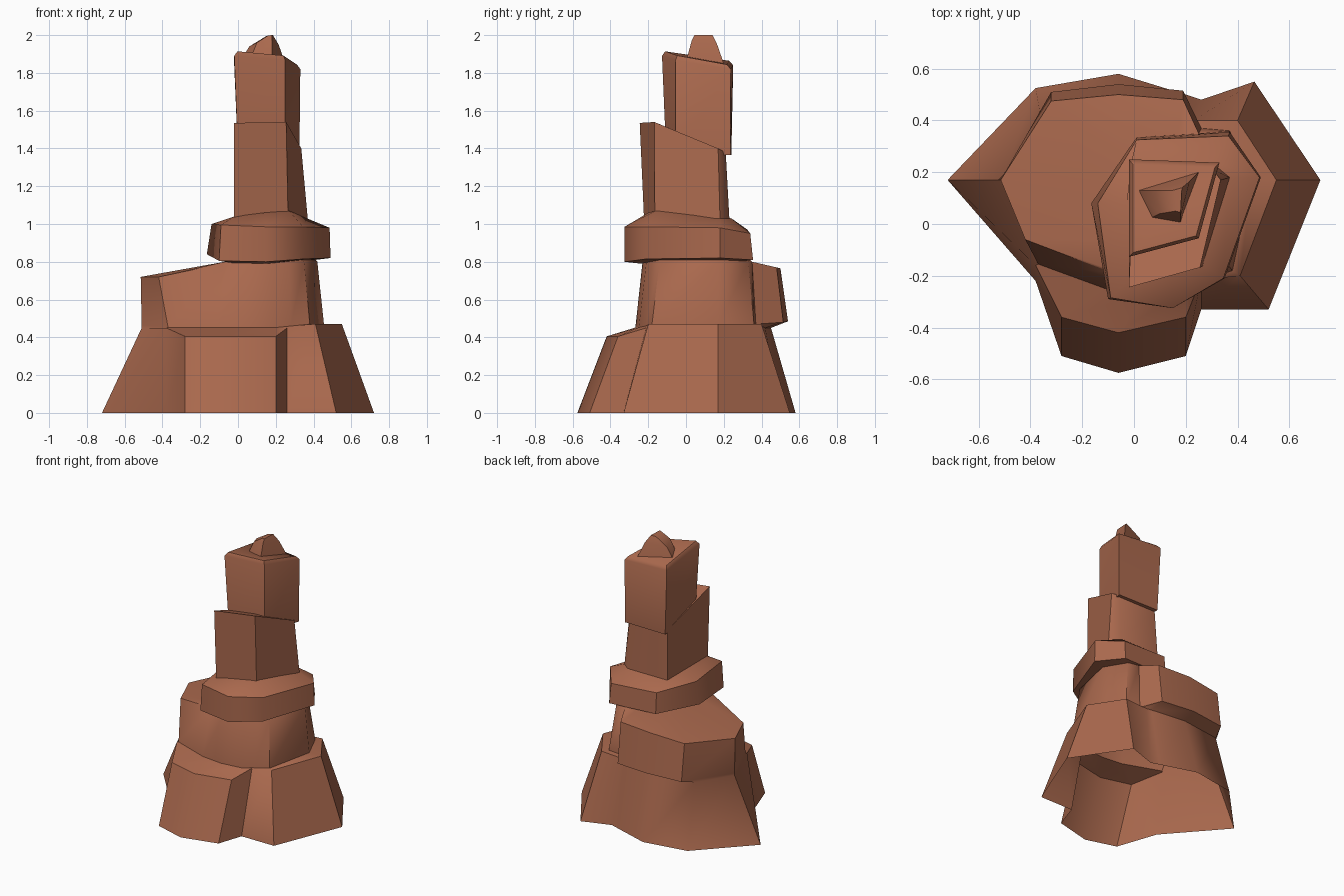
import bpy, math

rock = bpy.data.materials.new("red sandstone")
rock.diffuse_color = (0.40, 0.14, 0.075, 1)


def loft(name, loops, cap_top=True, cap_bottom=False):
    """Skin rings of equal point count (counter-clockwise from above)."""
    n = len(loops[0])
    verts = [p for ring in loops for p in ring]
    faces = []
    for r in range(len(loops) - 1):
        a, b = r * n, (r + 1) * n
        for i in range(n):
            j = (i + 1) % n
            faces.append((a + i, a + j, b + j, b + i))
    if cap_top:
        faces.append(tuple(range((len(loops) - 1) * n, len(loops) * n)))
    if cap_bottom:
        faces.append(tuple(reversed(range(n))))
    me = bpy.data.meshes.new(name)
    me.from_pydata(verts, [], faces)
    me.materials.append(rock)
    me.update()
    ob = bpy.data.objects.new(name, me)
    bpy.context.collection.objects.link(ob)
    bpy.ops.object.select_all(action='DESELECT')
    ob.select_set(True)
    bpy.context.view_layer.objects.active = ob
    bpy.ops.object.shade_smooth_by_angle(angle=math.radians(45))
    return ob


def shrink(ring, k, dz, c=(0.15, 0.04)):
    """Scale a ring about the spire axis and shift it in height."""
    return [(c[0] + (x - c[0]) * k, c[1] + (y - c[1]) * k, z + dz) for x, y, z in ring]


# Rock base: flared skirt, ledges, then the core with left and back shelf
ground = [(x, y, 0) for x, y in (
    (-.72, .17), (-.38, -.22), (-.28, -.51), (-.06, -.575), (.2, -.51), (.26, -.33), (.52, -.33),
    (.72, .17), (.465, .55), (.26, .48), (.2, .5), (-.06, .58), (-.38, .525))]
ledge = [(-.51, .17, .45), (-.38, -.16, .45), (-.28, -.36, .405), (-.06, -.42, .405),
         (.2, -.36, .405), (.26, -.21, .45), (.41, -.2, .47), (.55, .17, .47),
         (.4, .4, .47), (.23, .4, .46), (.2, .42, .45), (-.06, .45, .45), (-.36, .41, .45)]
foot = [(-.51, .17, .465), (-.37, -.155, .452), (-.11, -.25, .452), (.05, -.268, .452),
        (.2, -.25, .452), (.28, -.215, .46), (.38, -.18, .47), (.455, .17, .47),
        (.37, .36, .47), (.26, .37, .47), (.19, .515, .48), (-.06, .54, .485), (-.32, .51, .48)]
rim = [(-.515, .17, .72), (-.42, -.06, .72), (-.08, -.19, .79), (.05, -.23, .8),
       (.2, -.21, .8), (.27, -.18, .8), (.35, -.14, .8), (.42, .17, .8),
       (.33, .33, .8), (.25, .35, .8), (.19, .48, .77), (-.06, .5, .765), (-.32, .475, .745)]
neck = [(-.07, .1, .8), (-.07, -.06, .8)] + shrink(rim[2:10], .97, .01) + [
    (.17, .34, .8), (.06, .33, .8), (-.04, .27, .8)]
loft("rock_base", [ground, ledge, foot, rim, neck])

# Overhanging collar
low = [(-.165, .08, .84), (-.1, -.29, .805), (.15, -.325, .8), (.35, -.21, .815),
       (.49, .18, .82), (.37, .355, .81), (.01, .335, .82)]
high = [(-.14, .08, 1.0), (-.09, -.285, .995), (.15, -.325, .985), (.345, -.21, .985),
        (.485, .18, .98), (.365, .34, .95), (.01, .325, .97)]
top = [(-.03, .07, 1.03), (-.02, -.215, 1.04), (.14, -.2, 1.06), (.27, -.16, 1.07),
       (.365, .18, 1.03), (.3, .24, 1.03), (-.01, .24, 1.03)]
loft("collar", [shrink(low, .76, -.01), low, high, top], cap_bottom=True)

# Middle column with slanted top
mid_low = [(-.02, -.222, 1.02), (.265, -.165, 1.04), (.37, .18, 1.02),
           (.31, .23, 1.02), (-.01, .23, 1.02)]
mid_high = [(-.02, -.245, 1.535), (.255, -.168, 1.54), (.335, .17, 1.4),
            (.305, .21, 1.38), (0, .21, 1.385)]
loft("middle_column", [mid_low, mid_high])

# Upper column with bevelled lip
up_low = [(0, -.105, 1.37), (.25, -.055, 1.37), (.325, .235, 1.365), (0, .24, 1.365)]
up_high = [(-.02, -.127, 1.89), (.25, -.055, 1.868), (.33, .237, 1.82), (-.02, .25, 1.84)]
loft("upper_column", [up_low, up_high, shrink(up_high, .9, .024)], cap_bottom=True)

# Peak stone
tip_low = [(.01, .13, 1.86), (.06, .02, 1.86), (.18, .0, 1.86), (.25, .2, 1.85)]
tip_mid = [(.06, .13, 1.94), (.1, .04, 1.96), (.18, .03, 1.97), (.215, .165, 1.95)]
tip_top = [(.15, .13, 1.995), (.16, .05, 1.998), (.18, .045, 2.0), (.185, .14, 2.0)]
loft("peak_stone", [tip_low, tip_mid, tip_top])
